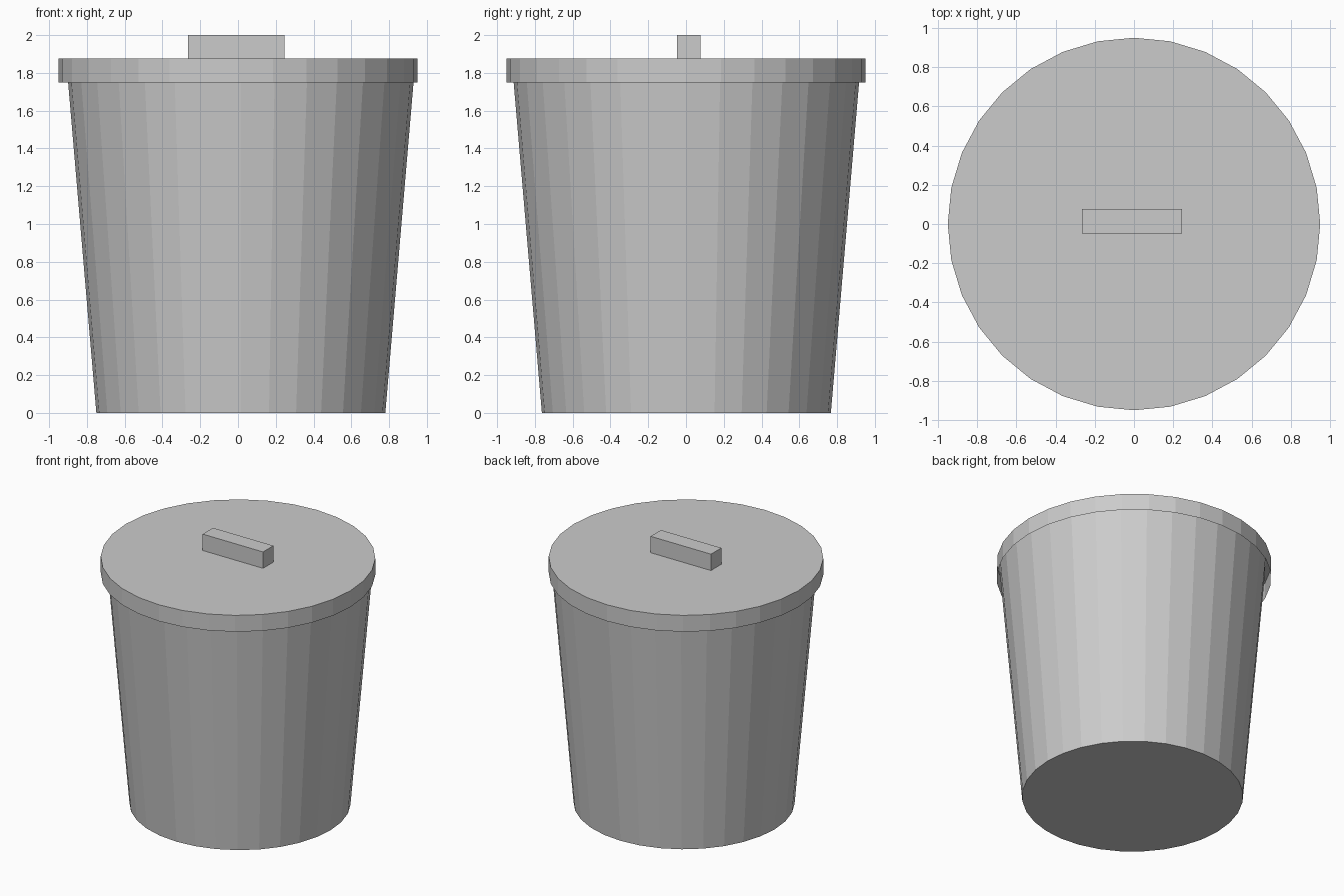
import bpy
import bmesh
import math

if "Cube" in bpy.data.objects:
    bpy.data.objects.remove(bpy.data.objects["Cube"])

SIDES = 32


def tub(name, rings, cap_ring, centre):
    """Flat-shaded shell through (radius, z) rings, closed at one ring."""
    bm = bmesh.new()
    loops = []
    for r, z in rings:
        loops.append([bm.verts.new((r * math.cos(2 * math.pi * i / SIDES),
                                    r * math.sin(2 * math.pi * i / SIDES), z))
                      for i in range(SIDES)])
    for low, high in zip(loops, loops[1:]):
        for i in range(SIDES):
            j = (i + 1) % SIDES
            bm.faces.new((low[i], low[j], high[j], high[i]))
    cap = loops[cap_ring]
    bm.faces.new(cap if cap_ring else cap[::-1])
    mesh = bpy.data.meshes.new(name)
    bm.to_mesh(mesh)
    bm.free()
    obj = bpy.data.objects.new(name, mesh)
    obj.location = (*centre, 0)
    bpy.context.collection.objects.link(obj)
    return obj


# Tapered bin, open at the top under the lid
tub("bin_body", [(0.765, 0.0), (0.923, 1.85)], 0, (0.015, 0.002))

# Lid: flat top with a downturned skirt, open underneath
tub("lid", [(0.95, 1.75), (0.95, 1.875)], -1, (0, 0))

# Bar handle on the lid
bpy.ops.mesh.primitive_cube_add(size=1, location=(-0.01, 0.015, 1.9375))
handle = bpy.context.object
handle.name = "lid_handle"
handle.scale = (0.51, 0.125, 0.125)
